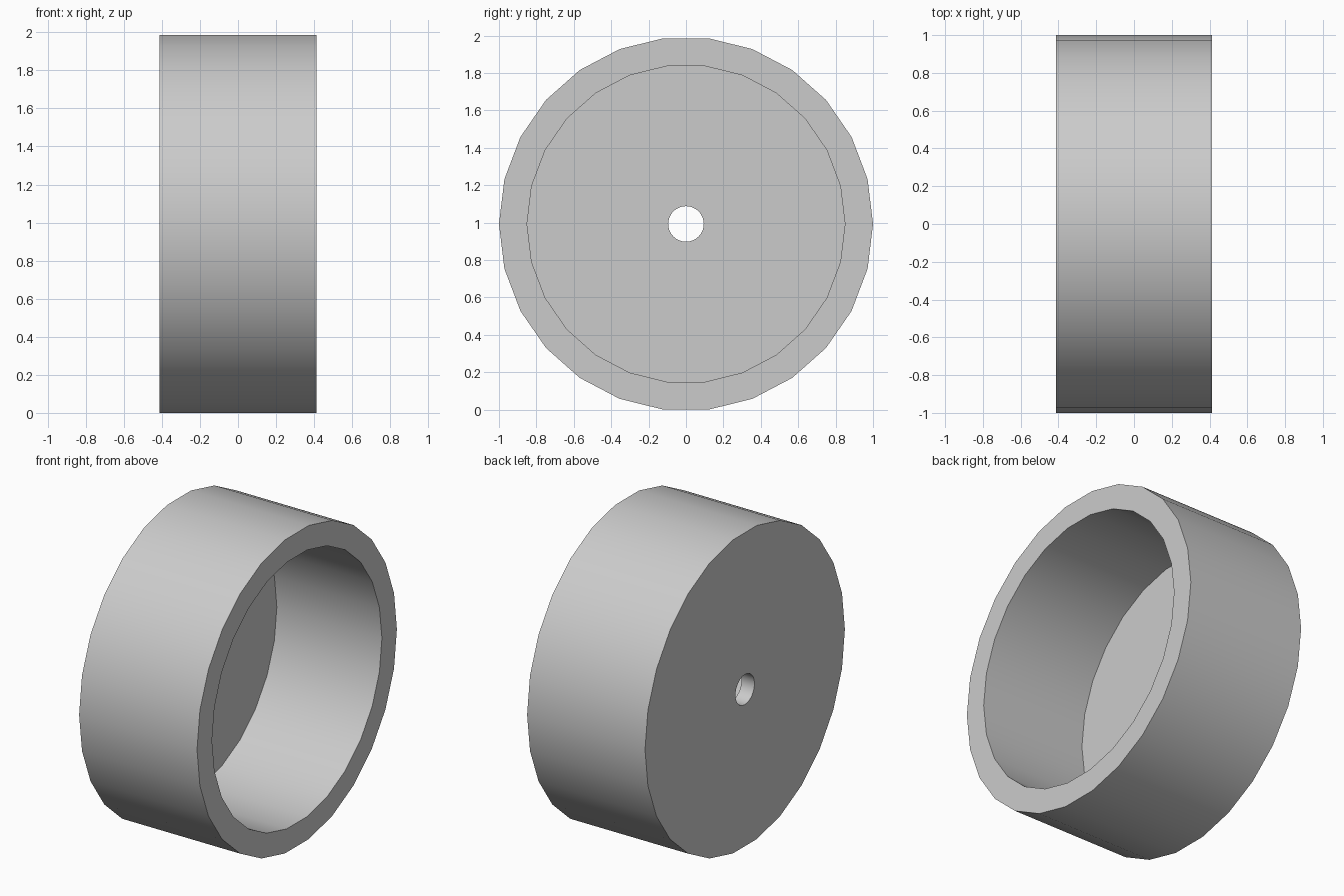
import bpy
import math

default = bpy.data.objects.get("Cube")
if default:
    bpy.data.objects.remove(default, do_unlink=True)

SIDES = 26
RADIUS = 1.0
INNER_RADIUS = 0.85
HOLE_RADIUS = 0.095
WIDTH = 0.826
FLOOR = 0.09
CENTRE_Z = RADIUS * math.cos(math.pi / SIDES)  # rests on a flat side


def drum(name, radius, x_min, x_max, sides):
    """Cylinder lying along x between two positions."""
    bpy.ops.mesh.primitive_cylinder_add(
        vertices=sides, radius=radius, depth=x_max - x_min,
        location=((x_min + x_max) / 2, 0, CENTRE_Z),
        rotation=(0, math.pi / 2, 0))
    obj = bpy.context.object
    obj.name = name
    return obj


def cut(target, cutter):
    """Subtract the cutter, then discard it."""
    cutter.hide_render = True
    mod = target.modifiers.new("cut", 'BOOLEAN')
    mod.operation = 'DIFFERENCE'
    mod.solver = 'EXACT'
    mod.object = cutter
    bpy.ops.object.select_all(action='DESELECT')
    target.select_set(True)
    bpy.context.view_layer.objects.active = target
    bpy.ops.object.modifier_apply(modifier=mod.name)
    bpy.data.objects.remove(cutter, do_unlink=True)


# Material
grey = bpy.data.materials.new("light grey")
grey.use_nodes = True
grey.diffuse_color = (0.6, 0.6, 0.6, 1)
grey.node_tree.nodes["Principled BSDF"].inputs["Base Color"].default_value = (0.6, 0.6, 0.6, 1)

# Cup: outer drum, hollow open towards +x, axle hole through the floor
half = WIDTH / 2
cup = drum("wheel_cup", RADIUS, -half, half, SIDES)
cut(cup, drum("hollow_cutter", INNER_RADIUS, -half + FLOOR, half + 0.2, SIDES))
cut(cup, drum("axle_hole_cutter", HOLE_RADIUS, -half - 0.2, 0, 48))

cup.data.materials.clear()
cup.data.materials.append(grey)
bpy.ops.object.shade_smooth_by_angle(angle=math.radians(30))
